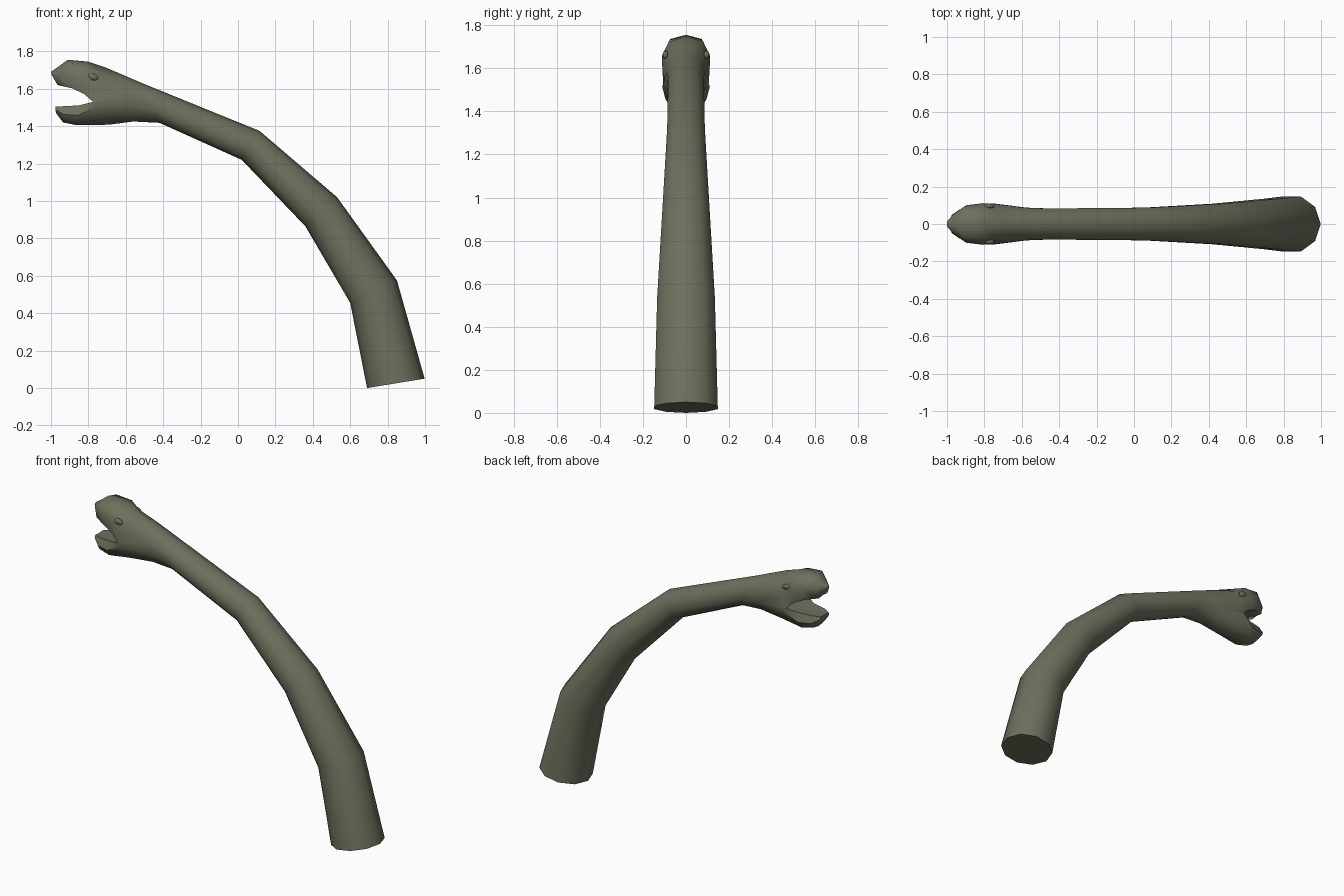
import bpy, bmesh, math
from mathutils import Vector

if "Cube" in bpy.data.objects:
    bpy.data.objects.remove(bpy.data.objects["Cube"])

skin = bpy.data.materials.new("olive grey skin")
skin.diffuse_color = (0.160, 0.160, 0.112, 1)
skin.use_nodes = True
skin.node_tree.nodes["Principled BSDF"].inputs["Base Color"].default_value = skin.diffuse_color

bm = bmesh.new()
N = 10


def ring(bottom, top, w, bend=0.0):
    """Ten-sided cross-section, vertex 0 on top; bend pushes the sides forward."""
    b, t = Vector((bottom[0], 0, bottom[1])), Vector((top[0], 0, top[1]))
    c, h = (b + t) / 2, (t - b) / 2
    out = []
    for i in range(N):
        a = 2 * math.pi * i / N
        p = c + h * math.cos(a) + Vector((-bend * abs(math.sin(a)), w * math.sin(a), 0))
        out.append(bm.verts.new(p))
    return out


def bridge(a, b):
    n = len(a)
    for i in range(n):
        j = (i + 1) % n
        bm.faces.new((a[i], a[j], b[j], b[i]))


def jaw_loop(inner, outer, w):
    """Jaw section: flat mouth side at inner, rounded back at outer."""
    b, t = Vector((inner[0], 0, inner[1])), Vector((outer[0], 0, outer[1]))
    shape = [(0, -.8), (.5, -1), (.88, -.72), (1, 0), (.88, .72), (.5, 1), (0, .8), (.06, 0)]
    return [bm.verts.new(b.lerp(t, s) + Vector((0, w * y, 0))) for s, y in shape]


def jaw(start, sections):
    prev = start
    for s in sections:
        cur = jaw_loop(*s)
        bridge(prev, cur)
        prev = cur
    bm.faces.new(prev)


# neck, from the base up to the back of the head
rings = [ring(*s) for s in [
    ((0.690, 0.000), (0.998, 0.050), 0.155),
    ((0.600, 0.455), (0.850, 0.575), 0.141),
    ((0.360, 0.865), (0.530, 1.020), 0.114),
    ((0.020, 1.220), (0.115, 1.375), 0.092),
    ((-0.420, 1.418), (-0.500, 1.625), 0.087),
    ((-0.560, 1.425), (-0.600, 1.668), 0.092)]]
bm.faces.new(rings[0])
for a, b in zip(rings, rings[1:]):
    bridge(a, b)

# mouth-corner ring, split by a row across the back of the mouth
m = ring((-0.69, 1.408), (-0.71, 1.715), 0.116, 0.06)
right = bm.verts.new((-0.775, 0.106, 1.53))
left = bm.verts.new((-0.775, -0.106, 1.53))
mid = bm.verts.new((-0.75, 0, 1.53))
p = rings[-1]
for i in range(N):
    j = (i + 1) % N
    extra = {2: [right], 7: [left]}.get(i, [])
    bm.faces.new([p[i], p[j], m[j]] + extra + [m[i]])

# upper and lower jaws
jaw([left, m[8], m[9], m[0], m[1], m[2], right, mid], [
    ((-0.820, 1.570), (-0.800, 1.745), 0.111),
    ((-0.885, 1.602), (-0.910, 1.755), 0.100),
    ((-0.965, 1.620), (-0.962, 1.717), 0.055),
    ((-0.996, 1.674), (-1.000, 1.690), 0.015)])
jaw([left, m[7], m[6], m[5], m[4], m[3], right, mid], [
    ((-0.850, 1.511), (-0.860, 1.405), 0.096),
    ((-0.930, 1.507), (-0.935, 1.420), 0.078),
    ((-0.976, 1.504), (-0.974, 1.472), 0.048)])

bmesh.ops.recalc_face_normals(bm, faces=bm.faces)
me = bpy.data.meshes.new("neck_and_head")
bm.to_mesh(me)
bm.free()
me.materials.append(skin)
body = bpy.data.objects.new("neck_and_head", me)
bpy.context.collection.objects.link(body)

# small low-relief eyes on both sides
parts = [body]
for side, name in ((1, "eye_left"), (-1, "eye_right")):
    bpy.ops.mesh.primitive_uv_sphere_add(segments=10, ring_count=6, radius=1,
                                         location=(-0.775, side * 0.095, 1.663),
                                         rotation=(0, math.radians(15), 0))
    eye = bpy.context.object
    eye.name = name
    eye.scale = (0.030, 0.014, 0.018)
    eye.data.materials.append(skin)
    parts.append(eye)

# smooth shading with a sharp base edge
for o in parts:
    bpy.ops.object.select_all(action='DESELECT')
    o.select_set(True)
    bpy.context.view_layer.objects.active = o
    bpy.ops.object.shade_smooth_by_angle(angle=math.radians(50))
